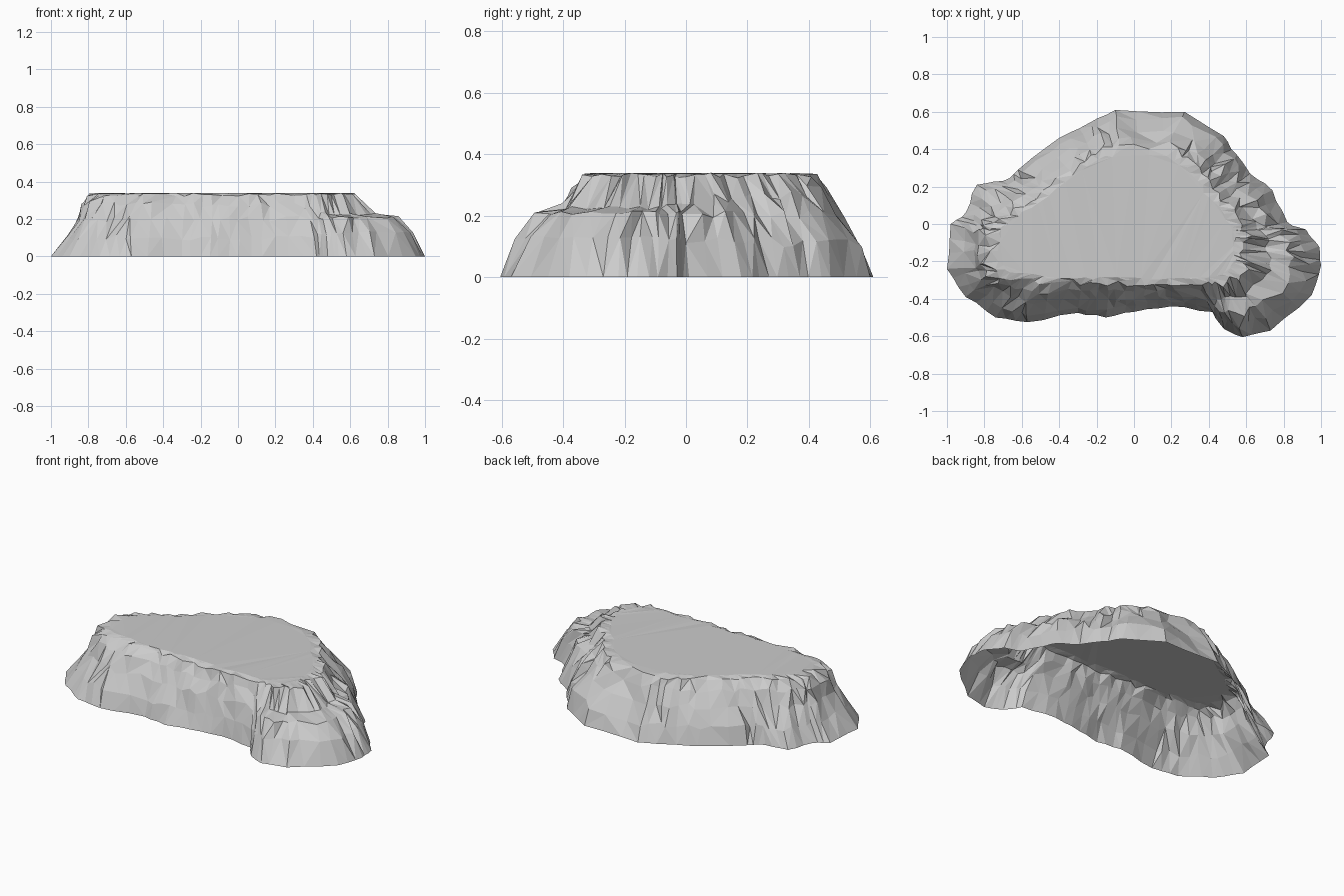
import bpy
import bmesh
import random
from mathutils import Vector

random.seed(7)
cube = bpy.data.objects.get("Cube")
if cube:
    bpy.data.objects.remove(cube, do_unlink=True)

# Ground outline and matching plateau rim, counter-clockwise from the left end
BASE = [(1, -.22), (.99, -.12), (.92, -.03), (.82, .01), (.74, .18), (.62, .27),
        (.55, .37), (.48, .47), (.27, .6), (-.1, .61), (-.24, .54), (-.4, .46),
        (-.62, .29), (-.7, .23), (-.84, .21), (-.9, .06), (-.98, 0), (-1, -.24),
        (-.9, -.39), (-.74, -.5), (-.57, -.525), (-.3, -.475), (-.15, -.5), (0, -.47),
        (.2, -.44), (.42, -.47), (.48, -.56), (.58, -.605), (.73, -.57), (.95, -.38)]
RIM = [(.6, -.16), (.61, -.08), (.6, -.04), (.57, 0), (.52, .08), (.45, .16),
       (.38, .25), (.32, .33), (.2, .4), (-.08, .42), (-.2, .38), (-.3, .32),
       (-.45, .21), (-.53, .14), (-.64, .07), (-.74, 0), (-.79, -.05), (-.79, -.22),
       (-.71, -.28), (-.6, -.3), (-.5, -.32), (-.28, -.32), (-.14, -.32), (0, -.33),
       (.16, -.32), (.34, -.32), (.42, -.32), (.5, -.31), (.56, -.28), (.6, -.23)]

# Wall sections as (inward fraction, height): plain cliff and stepped ledge
CLIFF = [(0, 0), (.2, .1), (.5, .2), (.8, .28), (1, .33)]
LEDGE = [(0, 0), (.2, .13), (.4, .21), (.69, .225), (1, .335)]
LEDGE_WEIGHT = {0: 1, 1: 1, 2: .85, 3: .6, 4: .45, 5: .4, 6: .35, 7: .2,
                25: .25, 26: .75, 27: 1, 28: 1, 29: 1}
SPLITS = 3
CENTRE = Vector((-.08, 0))


def resample(points, wobble):
    """Split every outline segment into equal steps, roughening the new points."""
    result = []
    for i, point in enumerate(points):
        a, b = Vector(point), Vector(points[(i + 1) % len(points)])
        result.append(a)
        for step in range(1, SPLITS):
            offset = Vector((jitter(wobble), jitter(wobble)))
            result.append(a.lerp(b, step / SPLITS) + offset)
    return result


def ledge_amount(column):
    """Blend of the ledge section at one column."""
    i, step = divmod(column, SPLITS)
    a = LEDGE_WEIGHT.get(i, 0)
    b = LEDGE_WEIGHT.get((i + 1) % len(BASE), 0)
    return a + (b - a) * step / SPLITS


def roughness(column):
    """The back-left cliff is the most broken."""
    return 1.0 if 2 * SPLITS < column < 9 * SPLITS else .7


def jitter(amount):
    return random.uniform(-amount, amount)


def add_wall_ring(bm, level, base, rim):
    ring = []
    for column, (outer, inner) in enumerate(zip(base, rim)):
        w = ledge_amount(column)
        t, z = Vector(CLIFF[level]).lerp(Vector(LEDGE[level]), w)
        rough = roughness(column)
        if 0 < level < 4:
            # The right end leans back in a straighter slope
            if level < 3:
                t += .4 * max(0, -outer.x - .6)
            t += jitter(.1) * rough
            z += jitter(.022) * rough * (1 - .6 * w)
        elif level == 4:
            t += jitter(.09)
            z += jitter(.009)
        spot = outer.lerp(inner, t)
        if level > 0:
            spot += (base[(column + 1) % len(base)] - outer) * jitter(.3) * rough
        ring.append(bm.verts.new((spot.x, spot.y, z)))
    return ring


def add_plateau_ring(bm, rim):
    ring = []
    for point in rim:
        spot = CENTRE + (point - CENTRE) * (.91 + jitter(.02))
        ring.append(bm.verts.new((spot.x, spot.y, .337 + jitter(.002))))
    return ring


def bridge(bm, lower, upper):
    """Join two rings with triangles, choosing each diagonal at random."""
    n = len(lower)
    for i in range(n):
        j = (i + 1) % n
        a, b, c, d = lower[i], lower[j], upper[j], upper[i]
        if random.random() < .5:
            triangles = ((a, b, c), (a, c, d))
        else:
            triangles = ((a, b, d), (b, c, d))
        for triangle in triangles:
            bm.faces.new(triangle)


# Rock shell, open underneath
bm = bmesh.new()
base, rim = resample(BASE, .007), resample(RIM, .007)
rings = [add_wall_ring(bm, level, base, rim) for level in range(len(CLIFF))]
rings.append(add_plateau_ring(bm, rim))
for lower, upper in zip(rings, rings[1:]):
    bridge(bm, lower, upper)

# Flat plateau, split into broad triangles
plateau = bm.faces.new(rings[-1])
bmesh.ops.triangulate(bm, faces=[plateau], ngon_method="BEAUTY")

mesh = bpy.data.meshes.new("rock_plateau")
bm.to_mesh(mesh)
bm.free()
rock = bpy.data.objects.new("rock_plateau", mesh)
bpy.context.collection.objects.link(rock)

# Plain grey stone
stone = bpy.data.materials.new("grey_stone")
stone.use_nodes = True
colour = (.6, .6, .6, 1)
stone.diffuse_color = colour
for node in stone.node_tree.nodes:
    if node.type == "BSDF_PRINCIPLED":
        node.inputs["Base Color"].default_value = colour
mesh.materials.append(stone)
